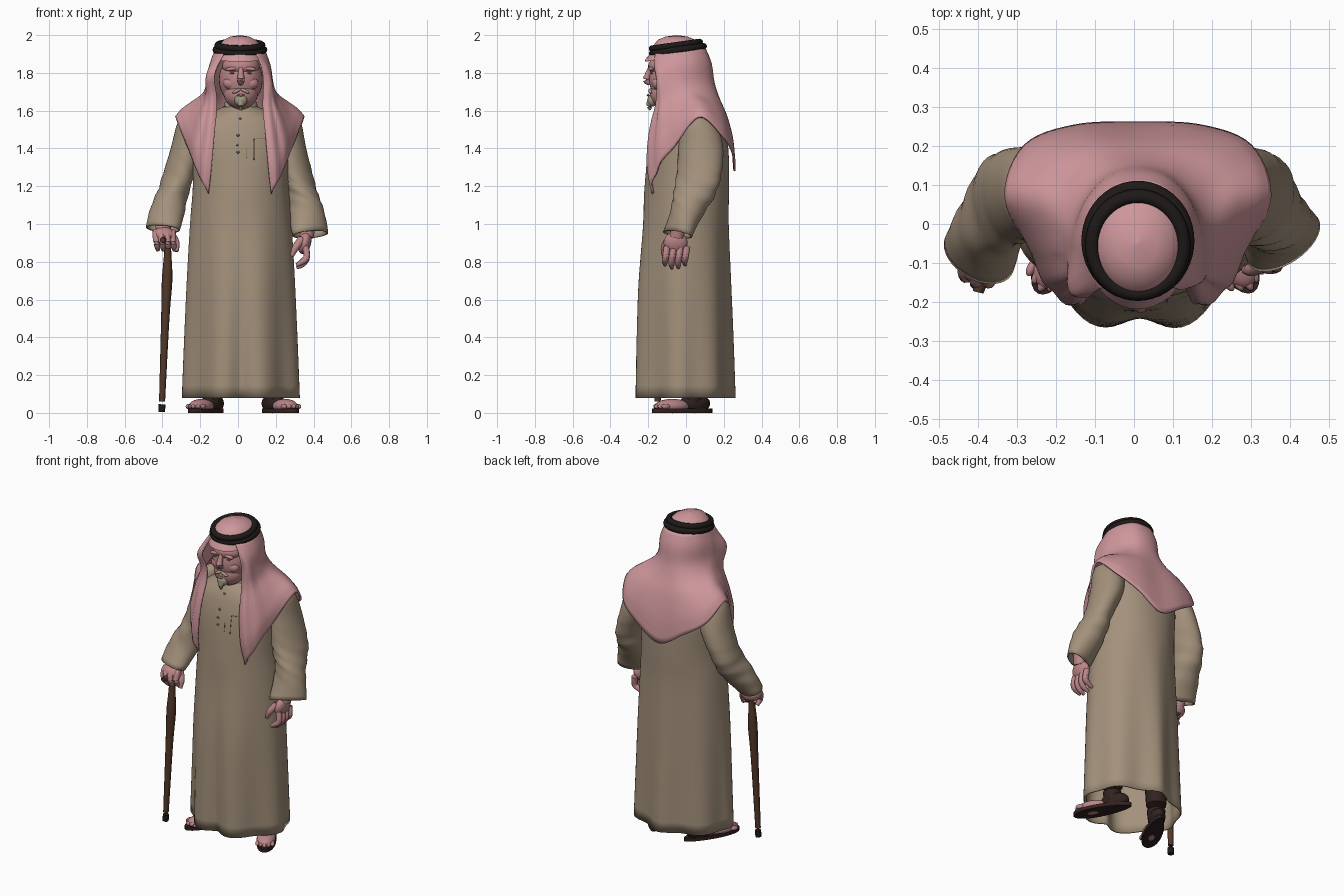
import bpy, bmesh, math
from mathutils import Vector, Matrix


def material(name, rgb):
    m = bpy.data.materials.new(name)
    m.diffuse_color = (*rgb, 1)
    return m


ROBE = material("robe tan", (0.365, 0.282, 0.198))
SEAM = material("seam brown", (0.17, 0.125, 0.085))
CLOTH = material("headcloth pink", (0.62, 0.31, 0.33))
SKIN = material("skin rose", (0.5, 0.24, 0.25))
BEARD = material("beard grey", (0.36, 0.32, 0.21))
BLACK = material("cord black", (0.013, 0.01, 0.009))
WOOD = material("cane wood", (0.085, 0.04, 0.021))
LEATHER = material("leather brown", (0.03, 0.016, 0.014))


def finish(ob, name, mat, thick=0, angle=45):
    ob.name = name
    ob.data.materials.append(mat)
    bpy.ops.object.select_all(action='DESELECT')
    ob.select_set(True)
    bpy.context.view_layer.objects.active = ob
    bpy.ops.object.shade_smooth_by_angle(angle=math.radians(angle))
    if thick:
        s = ob.modifiers.new("thickness", 'SOLIDIFY')
        s.thickness, s.offset = thick, 0
    return ob


def catmull(pts, n):
    """Smooth curve through tuples of any length."""
    p = [Vector(q) for q in pts]
    p = [p[0] * 2 - p[1]] + p + [p[-1] * 2 - p[-2]]
    out = []
    for i in range(1, len(p) - 2):
        a, b, c, d = p[i - 1:i + 3]
        for k in range(n):
            t = k / n
            out.append(0.5 * (2 * b + (c - a) * t + (2 * a - 5 * b + 4 * c - d) * t * t
                              + (3 * b - a - 3 * c + d) * t ** 3))
    return out + [p[-2]]


def turn(n):
    return [math.tau * k / n for k in range(n)]


def loft(name, rings, mat, closed=True, caps=False, thick=0):
    bm = bmesh.new()
    rows = [[bm.verts.new(v) for v in r] for r in rings]
    n = len(rows[0])
    for a, b in zip(rows, rows[1:]):
        for i in range(n if closed else n - 1):
            j = (i + 1) % n
            bm.faces.new((a[i], a[j], b[j], b[i]))
    if caps:
        bm.faces.new(rows[0])
        bm.faces.new(rows[-1])
    bmesh.ops.recalc_face_normals(bm, faces=bm.faces)
    me = bpy.data.meshes.new(name)
    bm.to_mesh(me)
    bm.free()
    ob = bpy.data.objects.new(name, me)
    bpy.context.collection.objects.link(ob)
    return finish(ob, name, mat, thick)


def tube(name, pts, radii, mat, seg=12, smooth=4):
    path = catmull([(*p, r) for p, r in zip(pts, radii)], smooth)
    rings = []
    for i, q in enumerate(path):
        d = path[min(i + 1, len(path) - 1)].xyz - path[max(i - 1, 0)].xyz
        rot = d.to_track_quat('Z', 'Y')
        rings.append([q.xyz + rot @ Vector((math.cos(a) * q.w, math.sin(a) * q.w, 0)) for a in turn(seg)])
    return loft(name, rings, mat, caps=True)


def blob(name, loc, size, mat, rot=(0, 0, 0), seg=20):
    bpy.ops.mesh.primitive_uv_sphere_add(segments=seg, ring_count=seg // 2, location=loc, rotation=rot)
    bpy.context.object.scale = size
    return finish(bpy.context.object, name, mat, angle=80)


# Robe: z, half width, front depth, back depth, roundness power
CX = 0.015
robe_rows = catmull([(0.08, 0.303, 0.268, 0.242, 1.8), (0.4, 0.293, 0.265, 0.236, 1.8), (0.7, 0.281, 0.255, 0.228, 1.85),
                     (1.0, 0.265, 0.228, 0.22, 1.9), (1.2, 0.25, 0.215, 0.224, 2.0), (1.4, 0.25, 0.195, 0.22, 2.2),
                     (1.52, 0.24, 0.165, 0.195, 2.2), (1.58, 0.17, 0.135, 0.165, 2.2), (1.62, 0.085, 0.1, 0.11, 2)], 5)


def robe_ring(row):
    z, rx, yf, yb, p = row
    low = max(0, (1.15 - z) / 1.07)
    ring = []
    for a in turn(96):
        s, c = math.sin(a), math.cos(a)
        f = 1 - 0.07 * low * math.cos(7 * a)
        x = math.copysign(abs(s) ** (2 / p), s) * rx * (1 + (f - 1) * 0.5)
        if c > 0:  # deeper fold down the middle of the front, right side flatter
            f *= 1 - low * (0.09 * math.exp(-(s / 0.17) ** 2) + 0.05 * (s < 0) * s * s)
        y = -math.copysign(abs(c) ** (2 / p), c) * (yf if c > 0 else yb) * f
        ring.append((CX + x, y, z))
    return ring


loft("robe", [robe_ring(r) for r in robe_rows], ROBE, thick=0.008)


def robe_front(x, z):
    for a, b in zip(robe_rows, robe_rows[1:]):
        if a[0] <= z <= b[0]:
            r = a.lerp(b, (z - a[0]) / (b[0] - a[0]))
            return -r[2] * (1 - abs((x - CX) / r[1]) ** r[4]) ** (1 / r[4])


def patch(name, x0, x1, z0, z1, mat, lift):
    rings = []
    for i in range(9):
        z = z0 + (z1 - z0) * i / 8
        xs = [x0 + (x1 - x0) * k / 6 for k in range(7)]
        rings.append([(x, robe_front(x, z) - lift, z) for x in xs])
    loft(name, rings, mat, closed=False, thick=0.003)


# Pocket seams, buttons and collar
patch("pocket_top_seam", 0.085, 0.15, 1.45, 1.453, SEAM, 0.005)
patch("pocket_side_seam", 0.083, 0.086, 1.34, 1.45, SEAM, 0.005)
patch("placket_seam", 0.045, 0.048, 1.35, 1.4, SEAM, 0.005)
for i, (x, z) in enumerate(((0.012, 1.56), (0, 1.47), (-0.004, 1.42), (0, 1.38))):
    blob(f"button_{i}", (x, robe_front(x, z) - 0.005, z), (0.008, 0.005, 0.007), SEAM, seg=10)
loft("collar", [[(CX + math.sin(a) * r, -0.01 - math.cos(a) * r * 1.15, z) for a in turn(32)]
                for z, r in ((1.59, 0.1), (1.615, 0.085), (1.645, 0.08))], ROBE, thick=0.01)


# Sleeves: centre x, y, z, radii and turn, open at the cuff
def sleeve(name, rows):
    rings = []
    for cx, cy, z, rx, ry, rot in catmull(rows, 6):
        wrinkle = 0.04 * math.exp(-((z - 1.18) / 0.13) ** 2)
        ring = []
        for a in turn(36):
            f = 1 + wrinkle * math.sin(z * 75 + 3 * math.cos(a) + 2 * a)
            u, v = rx * f * math.cos(a), ry * f * math.sin(a)
            ring.append((cx + u * math.cos(rot) - v * math.sin(rot),
                         cy + u * math.sin(rot) + v * math.cos(rot), z - 0.02 * math.sin(a)))
        rings.append(ring)
    loft(name, rings, ROBE, thick=0.008)


sleeve("left_sleeve", [(0.22, 0.06, 1.6, 0.03, 0.03, 0), (0.25, 0.07, 1.545, 0.075, 0.09, 0),
                       (0.272, 0.08, 1.4, 0.085, 0.115, -0.2), (0.325, 0.06, 1.22, 0.075, 0.112, -0.35),
                       (0.358, 0.015, 1.09, 0.086, 0.085, 0.2), (0.383, -0.045, 0.945, 0.104, 0.054, 0.6)])
sleeve("right_sleeve", [(-0.2, 0.06, 1.6, 0.03, 0.03, 0), (-0.235, 0.07, 1.545, 0.075, 0.09, 0),
                        (-0.272, 0.08, 1.39, 0.083, 0.115, 0.2), (-0.327, 0.06, 1.22, 0.078, 0.112, 0.35),
                        (-0.366, 0.005, 1.1, 0.087, 0.085, -0.1), (-0.398, -0.08, 0.975, 0.094, 0.06, -0.55)])

# Headcloth: half columns from the front edge round to the middle of the back
half = [
    [(0.085, -0.16, 1.9), (0.112, -0.165, 1.84), (0.124, -0.15, 1.75), (0.122, -0.15, 1.62),
     (0.135, -0.19, 1.47), (0.15, -0.2, 1.3), (0.165, -0.175, 1.16)],
    [(0.105, -0.13, 1.905), (0.14, -0.148, 1.83), (0.16, -0.145, 1.75), (0.165, -0.14, 1.64),
     (0.19, -0.16, 1.5), (0.212, -0.17, 1.36), (0.215, -0.16, 1.26)],
    [(0.122, -0.09, 1.91), (0.155, -0.1, 1.83), (0.168, -0.1, 1.75), (0.185, -0.09, 1.66),
     (0.23, -0.085, 1.57), (0.262, -0.08, 1.48), (0.275, -0.06, 1.41)],
    [(0.128, -0.04, 1.92), (0.155, -0.03, 1.84), (0.168, -0.02, 1.75), (0.192, 0.01, 1.69),
     (0.25, 0.05, 1.645), (0.303, 0.065, 1.607), (0.338, 0.07, 1.567)],
    [(0.11, 0.03, 1.925), (0.13, 0.05, 1.85), (0.135, 0.065, 1.75), (0.165, 0.1, 1.68),
     (0.23, 0.15, 1.61), (0.272, 0.185, 1.53), (0.29, 0.198, 1.46)],
    [(0, 0.1, 1.925), (0, 0.13, 1.85), (0, 0.145, 1.75), (0, 0.17, 1.67),
     (0, 0.21, 1.57), (0, 0.243, 1.43), (0, 0.257, 1.28)]]
half.insert(5, [((a[0]) * 0.56, (a[1] + b[1]) / 2 + 0.022, (a[2] + b[2]) / 2) for a, b in zip(half[4], half[5])])
columns = [catmull(c, 4) for c in half]
columns += [[Vector((-p.x, p.y, p.z)) for p in c] for c in columns[-2::-1]]
grid = []
for i in range(len(columns[0])):
    row = catmull([c[i] for c in columns], 6)
    for j, p in enumerate(row):
        p.x += 0.01
        if p.y < -0.05 and i > 8:  # hanging folds
            p.y -= 0.007 * min(1, (i - 8) / 6) * (1 - math.cos(min(j, 72 - j) * math.pi / 3))
        if p.x < 0 and p.y < -0.07:  # right flap stands out beside the face
            k = math.exp(-((p.z - 1.78) / 0.06) ** 2) * min(1, (-0.07 - p.y) / 0.05)
            p.x -= 0.012 * k
            p.y -= 0.03 * k
    grid.append(row)
loft("headcloth", grid, CLOTH, closed=False, thick=0.012)
# Crown with a short brim over the forehead
loft("headcloth_crown", [[(0.01 + r * math.sin(a), cy - 1.17 * r * math.cos(a), z - 0.012 * math.cos(a) * (z < 1.95))
                          for a in turn(40)]
                         for z, r, cy in ((2, 0.0005, -0.05), (1.992, 0.05, -0.05), (1.975, 0.085, -0.05),
                                          (1.945, 0.113, -0.05), (1.905, 0.125, -0.05), (1.885, 0.132, -0.06),
                                          (1.872, 0.134, -0.062))], CLOTH)
# Head cords
for i, (z, r, y) in enumerate(((1.922, 0.13, -0.043), (1.946, 0.12, -0.054))):
    bpy.ops.mesh.primitive_torus_add(major_radius=r, minor_radius=0.018, major_segments=48, minor_segments=10,
                                     location=(0.01, y, z), rotation=(math.radians(8), 0, 0))
    bpy.context.object.scale = (0.98, 1.05, 1)
    finish(bpy.context.object, f"head_cord_{i}", BLACK, angle=80)

# Head and face
blob("head", (CX, -0.068, 1.765), (0.116, 0.127, 0.14), SKIN, seg=32)
blob("forehead", (CX, -0.105, 1.835), (0.1, 0.096, 0.06), SKIN, seg=28)
blob("jaw", (CX, -0.108, 1.69), (0.09, 0.084, 0.082), SKIN, seg=28)
tube("neck", [(CX, -0.03, 1.55), (CX, -0.05, 1.72)], (0.072, 0.07), SKIN, seg=20)
tube("nose", [(CX, -0.19, 1.825), (CX, -0.202, 1.79), (CX, -0.208, 1.762), (CX, -0.188, 1.744)],
     (0.012, 0.016, 0.02, 0.013), SKIN)
blob("chin_beard", (CX, -0.178, 1.655), (0.034, 0.026, 0.034), BEARD)
tube("beard_tip", [(CX, -0.186, 1.65), (CX, -0.193, 1.625), (CX, -0.19, 1.603)], (0.022, 0.015, 0.005), BEARD)
blob("mouth", (CX, -0.2, 1.682), (0.02, 0.008, 0.006), SKIN)
for side, s in (("left", 1), ("right", -1)):
    blob(side + "_moustache", (CX + s * 0.022, -0.187, 1.704), (0.026, 0.012, 0.009), BEARD, (0, s * 0.45, 0))
    blob(side + "_cheek", (CX + s * 0.052, -0.147, 1.745), (0.042, 0.034, 0.034), SKIN)
    blob(side + "_brow", (CX + s * 0.046, -0.184, 1.822), (0.036, 0.014, 0.011), SKIN, (0, s * 0.15, 0))
    blob(side + "_eye", (CX + s * 0.044, -0.18, 1.798), (0.015, 0.007, 0.004), SEAM)

# Left hand hanging open
tube("left_wrist", [(0.375, -0.035, 1.02), (0.362, -0.05, 0.93)], (0.042, 0.038), SKIN)
blob("left_palm", (0.352, -0.055, 0.9), (0.035, 0.064, 0.06), SKIN, (0, 0.25, 0))
for i in range(4):
    y, drop = -0.1 + i * 0.035, (0.014, 0, 0.002, 0.016)[i]
    tube(f"left_finger_{i}", [(0.358, y, 0.88), (0.364, y - 0.008, 0.825), (0.342, y - 0.012, 0.787 + drop),
                              (0.31, y - 0.01, 0.768 + drop)], (0.018, 0.018, 0.016, 0.009), SKIN, seg=10)
tube("left_thumb", [(0.338, -0.09, 0.92), (0.305, -0.115, 0.875), (0.285, -0.118, 0.83)], (0.022, 0.019, 0.01), SKIN)

# Right hand gripping the cane
tube("right_wrist", [(-0.4, -0.065, 1.03), (-0.394, -0.09, 0.94)], (0.042, 0.042), SKIN)
blob("right_palm", (-0.39, -0.1, 0.935), (0.064, 0.054, 0.05), SKIN, (0, 0.15, 0))
for i in range(4):
    x, y = -0.434 + i * 0.029, (0.016, 0, 0.002, 0.018)[i]
    tube(f"right_finger_{i}", [(x, -0.1, 0.962), (x, -0.138 + y, 0.938), (x + 0.004, -0.15 + y, 0.895),
                               (x + 0.01, -0.125 + y, 0.862)], (0.018, 0.019, 0.017, 0.011), SKIN, seg=10)
tube("right_thumb", [(-0.352, -0.08, 0.94), (-0.328, -0.1, 0.9), (-0.325, -0.115, 0.855)], (0.023, 0.019, 0.011), SKIN)

# Walking cane
tube("cane", [(-0.372, -0.13, 0.93), (-0.372, -0.132, 0.85), (-0.375, -0.135, 0.71), (-0.385, -0.14, 0.5),
              (-0.402, -0.15, 0.06)], (0.02, 0.019, 0.028, 0.022, 0.016), WOOD)
tube("cane_handle", [(-0.4, -0.175, 0.915), (-0.39, -0.13, 0.915), (-0.385, -0.06, 0.9)], (0.014, 0.02, 0.015), WOOD)
tube("cane_tip", [(-0.402, -0.15, 0.045), (-0.404, -0.151, 0.005)], (0.018, 0.018), BLACK)

# Feet in open sandals and dark trouser legs
for side, fx, ang in (("right", -0.166, -27), ("left", 0.22, 29)):
    rz = math.radians(ang)
    at = lambda x, y, z: Matrix.Translation((fx, -0.02, 0)) @ Matrix.Rotation(rz, 4, 'Z') @ Vector((x, y, z))
    loft(side + "_sole", [[at(math.sin(a) * (0.053 + 0.012 * math.cos(a)), -math.cos(a) * 0.178, z)
                           for a in turn(32)] for z in (0, 0.022)], LEATHER, caps=True)
    blob(side + "_foot", at(0, -0.06, 0.036), (0.055, 0.1, 0.038), SKIN, (0, 0, rz))
    blob(side + "_heel", at(0, 0.075, 0.05), (0.048, 0.088, 0.052), LEATHER, (0, 0, rz))
    for i in range(5):
        x = -0.044 + i * 0.022
        blob(f"{side}_toe_{i}", at(x, -0.146 + abs(x) * 0.5, 0.034), (0.0125, 0.026, 0.014), SKIN, (0, 0, rz), 12)
    tube(side + "_trouser", [at(0, 0.06, 0.05), at(0, 0.06, 0.2), at(0, 0.05, 0.6)], (0.048, 0.062, 0.08), LEATHER, seg=18)
